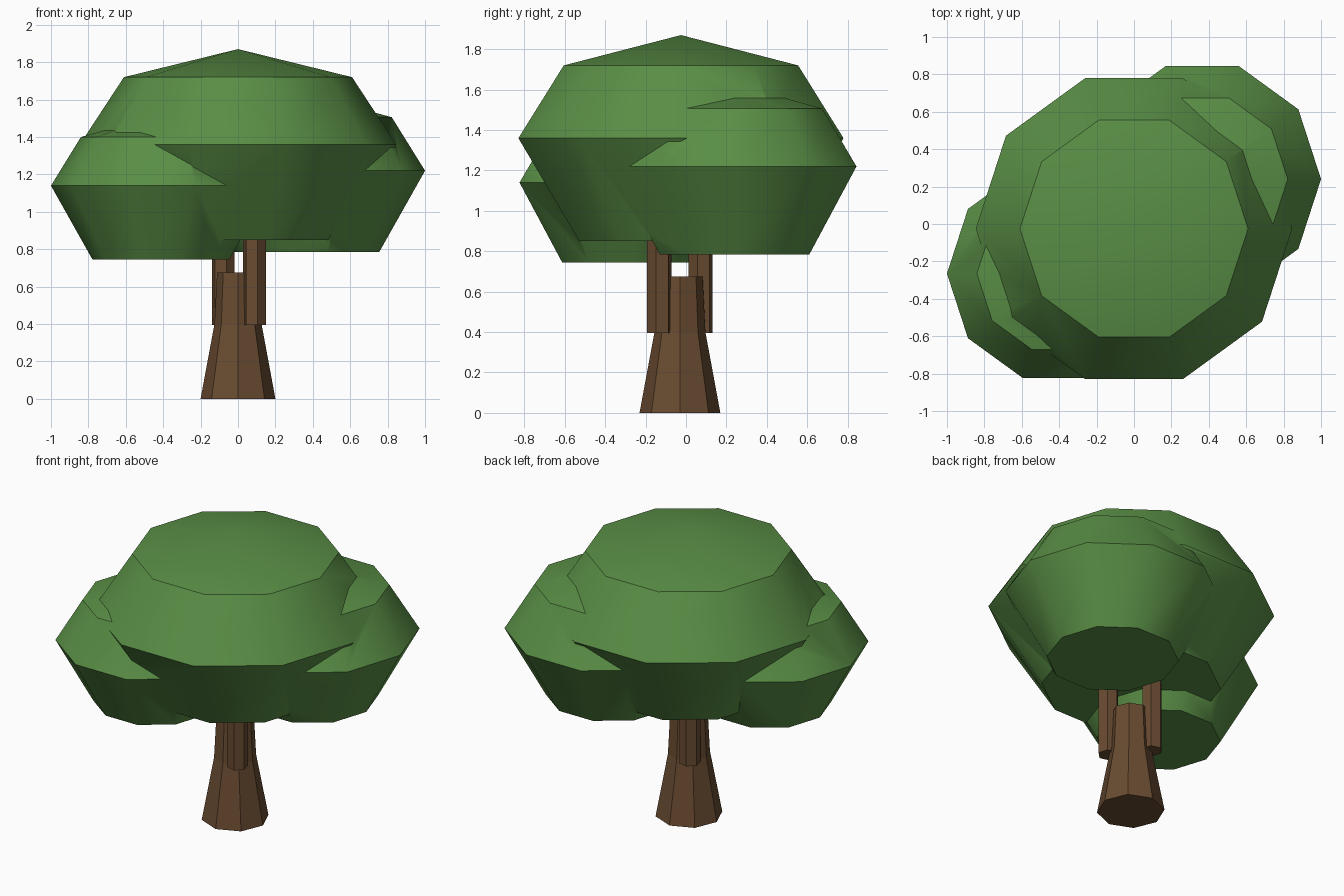
import bpy, bmesh
from math import cos, sin, pi, radians

if "Cube" in bpy.data.objects:
    bpy.data.objects.remove(bpy.data.objects["Cube"])


def material(name, rgb):
    m = bpy.data.materials.new(name)
    m.diffuse_color = (*rgb, 1)
    m.use_nodes = True
    m.node_tree.nodes["Principled BSDF"].inputs["Base Color"].default_value = m.diffuse_color
    return m


leaf = material("leaf", (0.1, 0.27, 0.06))
bark = material("bark", (0.14, 0.07, 0.03))


def lathe(name, centre, profile, sides, mat, turn=0.0):
    """Stack of (radius, z) rings; a zero radius makes a point."""
    bm = bmesh.new()
    rings = []
    for r, z in profile:
        n = sides if r > 0 else 1
        rings.append([bm.verts.new((centre[0] + r * cos(turn + 2 * pi * i / sides),
                                    centre[1] + r * sin(turn + 2 * pi * i / sides), z))
                      for i in range(n)])
    for a, b in zip(rings, rings[1:]):
        for i in range(sides):
            j = (i + 1) % sides
            if len(b) == 1:
                bm.faces.new((a[i], a[j], b[0]))
            else:
                bm.faces.new((a[i], a[j], b[j], b[i]))
    bm.faces.new(rings[0][::-1])
    if len(rings[-1]) > 1:
        bm.faces.new(rings[-1])
    bmesh.ops.recalc_face_normals(bm, faces=bm.faces)
    me = bpy.data.meshes.new(name)
    bm.to_mesh(me)
    bm.free()
    me.materials.append(mat)
    ob = bpy.data.objects.new(name, me)
    bpy.context.collection.objects.link(ob)
    return ob


def activate(ob):
    bpy.ops.object.select_all(action='DESELECT')
    ob.select_set(True)
    bpy.context.view_layer.objects.active = ob


# Trunk with a flared foot
lathe("trunk", (0, -0.03), [(0.2, 0), (0.126, 0.4), (0.112, 0.675)], 8, bark)

# Two upright branches, in front of and behind the trunk
for name, c in (("front_branch", (0.088, -0.132)), ("back_branch", (-0.078, 0.072))):
    lathe(name, c, [(0.0625, 0.395), (0.0625, 1.0)], 6, bark, radians(45))

# Foliage: a large crown and two lower side lobes, merged into one surface
crown = lathe("canopy", (0, -0.025),
              [(0.53, 0.85), (0.846, 1.36), (0.61, 1.72), (0, 1.87)], 10, leaf)
lobes = [
    lathe("right_lobe", (0.365, 0.24),
          [(0.39, 0.785), (0.635, 1.22), (0.457, 1.506), (0, 1.63)], 10, leaf),
    lathe("left_lobe", (-0.412, -0.265),
          [(0.366, 0.745), (0.588, 1.14), (0.428, 1.4), (0, 1.52)], 10, leaf),
]
activate(crown)
for lobe in lobes:
    mod = crown.modifiers.new("merge", 'BOOLEAN')
    mod.operation = 'UNION'
    mod.solver = 'EXACT'
    mod.object = lobe
    bpy.ops.object.modifier_apply(modifier=mod.name)
    bpy.data.objects.remove(lobe)

# Soft sides, crisp ring edges
activate(crown)
bpy.ops.object.shade_smooth_by_angle(angle=radians(35))
